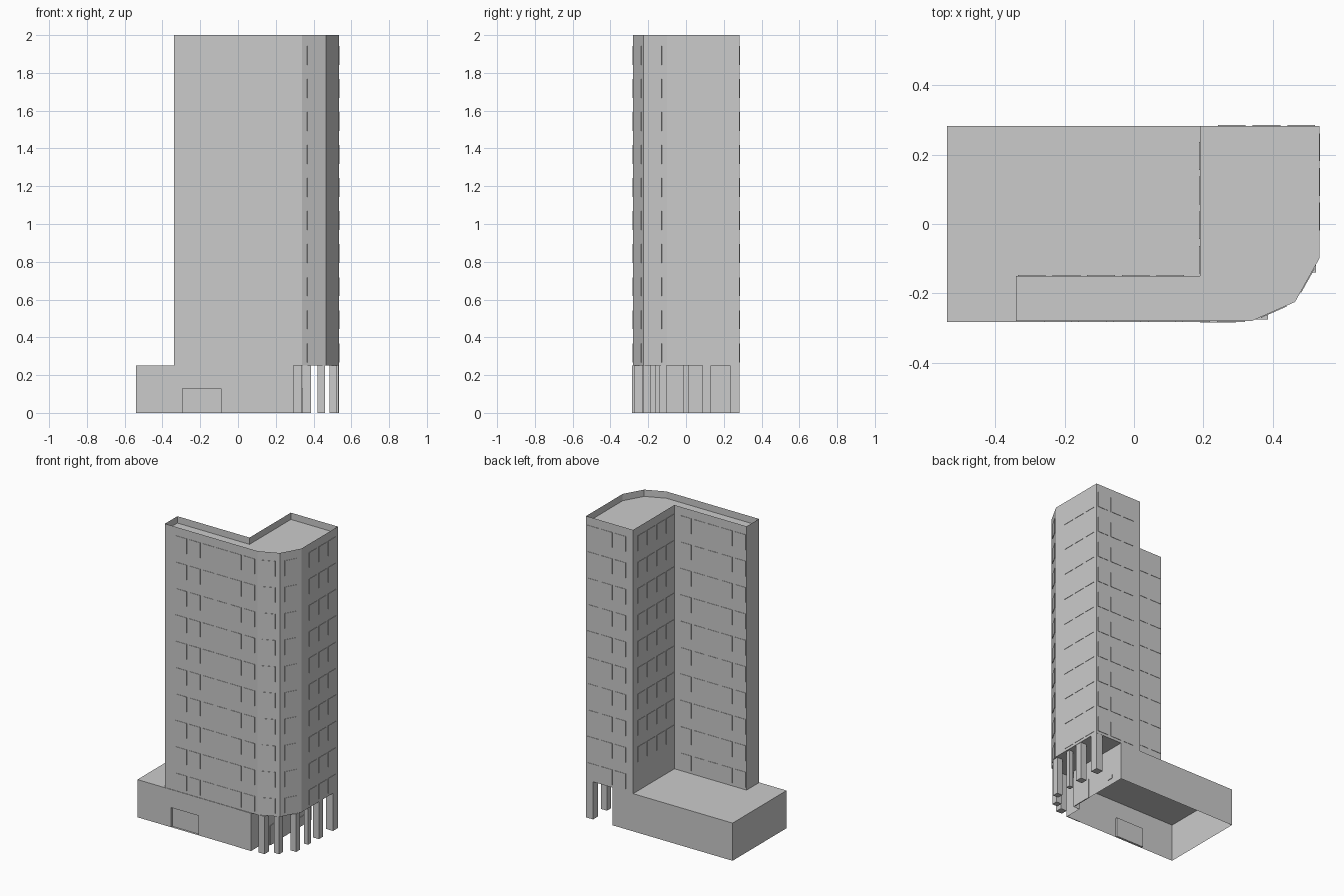
import bpy, bmesh
from math import atan2
from mathutils import Vector, Matrix

if "Cube" in bpy.data.objects:
    bpy.data.objects.remove(bpy.data.objects["Cube"], do_unlink=True)

concrete = bpy.data.materials.new("light grey concrete")
concrete.use_nodes = True
GREY = (0.6, 0.6, 0.6, 1)
concrete.diffuse_color = GREY
concrete.node_tree.nodes["Principled BSDF"].inputs["Base Color"].default_value = GREY


def finish(bm, name):
    mesh = bpy.data.meshes.new(name)
    bm.to_mesh(mesh)
    bm.free()
    mesh.materials.append(concrete)
    obj = bpy.data.objects.new(name, mesh)
    bpy.context.collection.objects.link(obj)
    return obj


def prism(bm, outline, z0, z1, top=True, bottom=True):
    """Upright walls over an anticlockwise outline, with optional caps."""
    low = [bm.verts.new((x, y, z0)) for x, y in outline]
    high = [bm.verts.new((x, y, z1)) for x, y in outline]
    n = len(outline)
    for i in range(n):
        j = (i + 1) % n
        bm.faces.new((low[i], low[j], high[j], high[i]))
    if bottom:
        bm.faces.new(low[::-1])
    return bm.faces.new(high) if top else None


def box(bm, x0, x1, y0, y1, z0, z1):
    prism(bm, [(x0, y0), (x1, y0), (x1, y1), (x0, y1)], z0, z1)


BASE, TOP, FLOORS = 0.25, 2.0, 10
STOREY = (TOP - BASE) / FLOORS

# Tower: L-shaped plan with a chamfered corner and a sunken roof
plan = [(-0.34, -0.28), (0.34, -0.28), (0.465, -0.225), (0.535, -0.10),
        (0.535, 0.283), (0.19, 0.283), (0.19, -0.15), (-0.34, -0.15)]
bm = bmesh.new()
roof = prism(bm, plan, BASE, TOP)
bmesh.ops.inset_region(bm, faces=[roof], thickness=0.033, use_even_offset=True)
well = bmesh.ops.extrude_face_region(bm, geom=[roof])
bmesh.ops.translate(bm, vec=(0, 0, -0.045),
                    verts=[g for g in well["geom"] if isinstance(g, bmesh.types.BMVert)])
if roof.is_valid:
    bm.faces.remove(roof)
finish(bm, "tower")


# Windows: thin panes set out along each wall of the tower
def window_row(bm, start, end, count, lowest=0, pitch=0.1, width=0.08, shift=0):
    a, b = Vector(start), Vector(end)
    along = (b - a).normalized()
    angle = atan2(along.y, along.x)
    for floor in range(lowest, FLOORS):
        z = BASE + STOREY * floor + 0.068
        for i in range(count):
            p = (a + b) / 2 + along * ((i - (count - 1) / 2) * pitch + shift)
            place = (Matrix.Translation((p.x, p.y, z)) @ Matrix.Rotation(angle, 4, "Z")
                     @ Matrix.Diagonal((width, 0.005, 0.1, 1)))
            bmesh.ops.create_cube(bm, size=1, matrix=place)


bm = bmesh.new()
for side, (count, lowest, shift) in enumerate(
        [(6, 0, 0.03), (1, 0, 0), (1, 0, 0), (3, 0, 0.03), (3, 0, -0.02),
         (4, 1, 0.02), (5, 0, 0.02)]):
    window_row(bm, plan[side], plan[side + 1], count, lowest, shift=shift)
finish(bm, "windows")

# Podium: open underneath, with a recessed garage door in the front
bm = bmesh.new()
prism(bm, [(-0.54, -0.283), (-0.295, -0.283), (-0.09, -0.283), (0.295, -0.283),
           (0.295, -0.165), (0.34, -0.165), (0.34, 0.283), (-0.54, 0.283)],
      0, BASE, bottom=False)
bmesh.ops.bisect_plane(bm, geom=bm.verts[:] + bm.edges[:] + bm.faces[:],
                       plane_co=(0, 0, 0.13), plane_no=(0, 0, 1))
door = next(f for f in bm.faces if (f.calc_center_median() - Vector((-0.1925, -0.283, 0.065))).length < 0.02)
moved = bmesh.ops.extrude_face_region(bm, geom=[door])
bmesh.ops.translate(bm, vec=(0, 0.015, 0),
                    verts=[g for g in moved["geom"] if isinstance(g, bmesh.types.BMVert)])
if door.is_valid:
    bm.faces.remove(door)
finish(bm, "podium")

# Entrance panel on the front and small doors on the side wall
bm = bmesh.new()
box(bm, 0.19, 0.295, -0.285, -0.28, 0, BASE)
box(bm, 0.338, 0.344, -0.15, -0.02, 0, 0.13)
box(bm, 0.338, 0.344, 0.16, 0.2, 0.04, 0.065)
finish(bm, "entrance_panels")

# Columns carrying the overhang
bm = bmesh.new()
for x, y, w in [(0.365, -0.253, 0.045), (0.44, -0.205, 0.04), (0.505, -0.12, 0.04),
                (0.51, 0.11, 0.045), (0.51, 0.257, 0.05), (0.51, 0.0, 0.03)]:
    box(bm, x - w / 2, x + w / 2, y - w / 2, y + w / 2, 0, BASE)
finish(bm, "columns")
